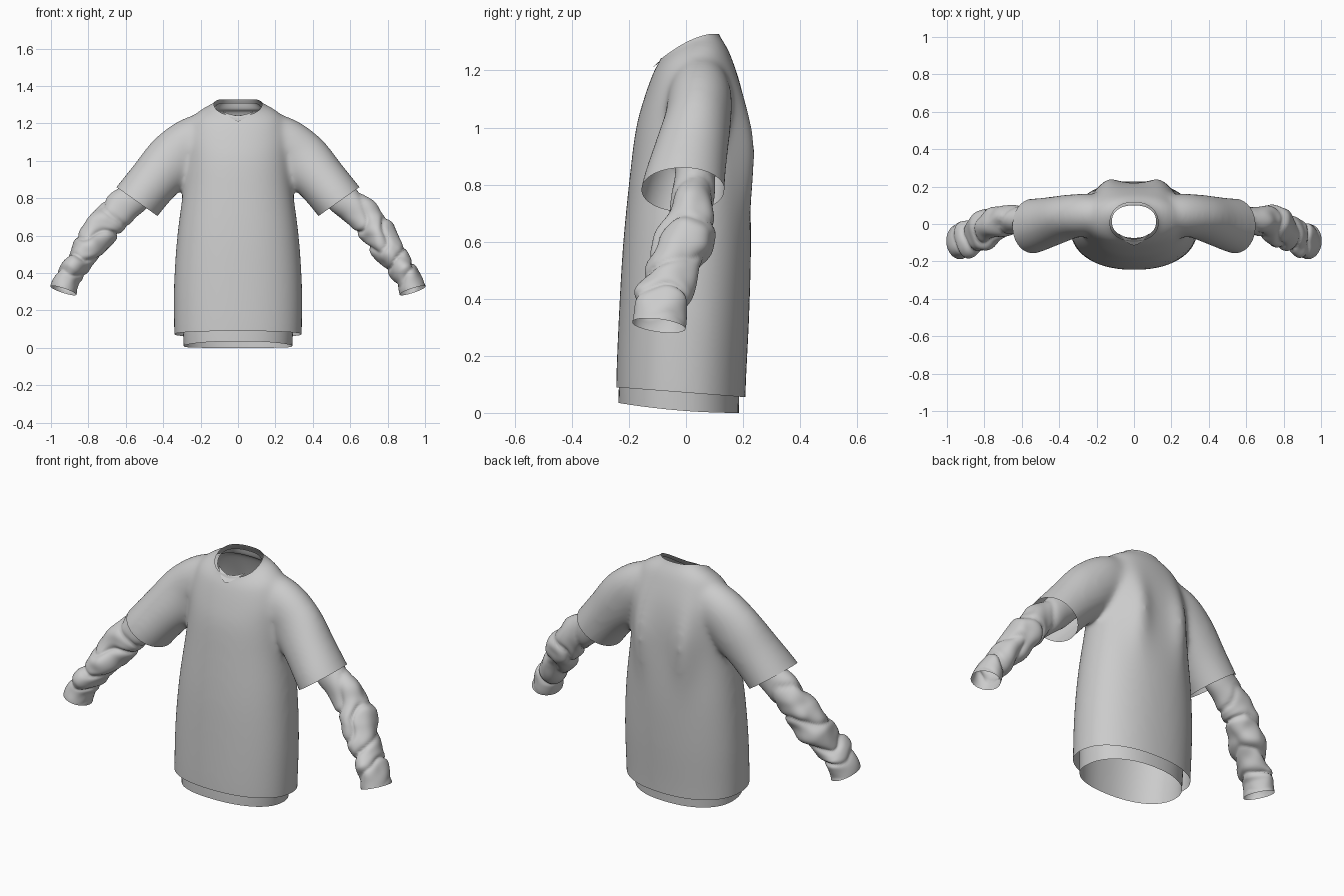
import bpy, bmesh, math
from mathutils import Vector, noise

if "Cube" in bpy.data.objects:
    bpy.data.objects.remove(bpy.data.objects["Cube"])

N = 64  # points around every ring


def spline(rows, sub):
    """Catmull-Rom interpolation of rows of numbers; yields (parameter, row)."""
    for i in range(len(rows) - 1):
        a, b = rows[max(i - 1, 0)], rows[i]
        c, d = rows[i + 1], rows[min(i + 2, len(rows) - 1)]
        for k in range(sub + (i == len(rows) - 2)):
            t = k / sub
            yield i + t, [0.5 * (2 * q + (r - p) * t + (2 * p - 5 * q + 4 * r - s) * t * t
                                 + (3 * q - p - 3 * r + s) * t ** 3)
                          for p, q, r, s in zip(a, b, c, d)]


def loft(bm, rings, caps):
    loops = [[bm.verts.new(p) for p in ring] for ring in rings]
    for a, b in zip(loops, loops[1:]):
        for i in range(len(a)):
            j = (i + 1) % len(a)
            bm.faces.new((a[i], a[j], b[j], b[i]))
    if caps:
        bm.faces.new(loops[0][::-1])
        bm.faces.new(loops[-1])


def body_rings(rows):
    """Rows: front z, back z, half width, front y, back y."""
    rings = []
    for _, (zf, zb, hx, yf, yb) in spline(rows, 6):
        ring = []
        for i in range(N):
            a = 2 * math.pi * i / N
            c, s = math.cos(a), math.sin(a)
            x = hx * math.copysign(abs(c) ** 0.9, c)
            y = (yf + yb) / 2 + (yb - yf) / 2 * math.copysign(abs(s) ** 0.9, s)
            t = (yb - y) / (yb - yf)
            z = zb + (zf - zb) * t * t
            if s > 0:  # shoulder blades and the folds hanging from them
                y += 0.04 * math.exp(-((abs(x) - 0.14) / 0.06) ** 2 - ((z - 0.92) / 0.2) ** 2)
            ring.append(Vector((x, y, z)))
        rings.append(ring)
    return rings


def sleeve_rings(rows, side, wrinkle=0.0):
    """Rows: centre x, y, z, radius across, radius front to back."""
    pts = list(spline(rows, 12))
    rings = []
    for k, (s, (x, y, z, ru, rv)) in enumerate(pts):
        p = Vector(pts[max(k - 1, 0)][1][:3])
        q = Vector(pts[min(k + 1, len(pts) - 1)][1][:3])
        d = (q - p).normalized()
        u = d.cross(Vector((0, 1, 0))).normalized()
        v = u.cross(d)
        fade = wrinkle * min(1, max(0, (s - 1.8) / 1.5)) * min(1, (len(rows) - 1 - s) / 1.5)
        ring = []
        for i in range(N):
            a = 2 * math.pi * i / N
            e = u * math.cos(a) * ru + v * math.sin(a) * rv
            at = Vector((x, y, z)) + e + Vector((side * 5, 0, 0))
            n = noise.noise(at * 10)
            # diagonal creases, broken up by noise
            fold = abs(math.sin(2.3 * s + 1.2 * math.sin(a + 0.9 * side) + 2.2 * noise.noise(at * 6)))
            w = 1 + fade * (0.55 * (0.6 - (1 - fold) ** 2 * 1.7) + 1.2 * n)
            co = Vector((x, y, z)) + e * w
            co.x *= side
            ring.append(co)
        rings.append(ring)
    return rings


def finish(bm, name):
    bmesh.ops.recalc_face_normals(bm, faces=bm.faces[:])
    for f in bm.faces:
        f.smooth = True
    me = bpy.data.meshes.new(name)
    bm.to_mesh(me)
    bm.free()
    ob = bpy.data.objects.new(name, me)
    bpy.context.collection.objects.link(ob)
    return ob


def cut(bm, co, no, keep):
    """Remove what lies on the normal's side of a plane, within a region."""
    verts = {v for v in bm.verts if keep(v.co)}
    faces = [f for f in bm.faces if all(v in verts for v in f.verts)]
    edges = {e for f in faces for e in f.edges}
    fv = {v for f in faces for v in f.verts}
    bmesh.ops.bisect_plane(bm, geom=list(fv) + list(edges) + faces, plane_co=co,
                           plane_no=no, clear_outer=True)


# Outer shirt: closed body and sleeve volumes, fused with a voxel remesh
torso = [(-.08, -.08, .335, -.245, .205), (.1, .1, .342, -.245, .21),
         (.35, .35, .342, -.235, .222), (.6, .6, .325, -.22, .228),
         (.85, .85, .293, -.195, .222), (1.0, 1.0, .282, -.175, .216),
         (1.1, 1.13, .275, -.148, .196), (1.185, 1.25, .238, -.118, .158),
         (1.222, 1.3, .18, -.1, .133), (1.245, 1.332, .118, -.084, .112),
         (1.31, 1.39, .113, -.08, .106)]
short_sleeve = [(.08, .05, 1.185, .09, .07), (.23, .05, 1.115, .128, .11),
                (.34, .04, 1.015, .148, .118), (.45, .012, .892, .138, .133),
                (.54, -.01, .782, .136, .147), (.61, -.02, .69, .138, .151)]
bm = bmesh.new()
loft(bm, body_rings(torso), True)
for side in (1, -1):
    part = bmesh.new()
    loft(part, sleeve_rings(short_sleeve, side), True)
    bmesh.ops.recalc_face_normals(part, faces=part.faces[:])
    tmp = bpy.data.meshes.new("sleeve_part")
    part.to_mesh(tmp)
    part.free()
    bm.from_mesh(tmp)
    bpy.data.meshes.remove(tmp)
shirt = finish(bm, "outer_shirt")
mod = shirt.modifiers.new("fuse", 'REMESH')
mod.mode = 'VOXEL'
mod.voxel_size = 0.011
bpy.context.view_layer.update()
fused = bpy.data.meshes.new_from_object(shirt.evaluated_get(bpy.context.evaluated_depsgraph_get()))
bpy.data.objects.remove(shirt)
bm = bmesh.new()
bm.from_mesh(fused)
for _ in range(24):
    bmesh.ops.smooth_vert(bm, verts=bm.verts[:], factor=0.5,
                          use_axis_x=True, use_axis_y=True, use_axis_z=True)

# Open the hem, the sleeve ends and the scooped neckline
cut(bm, Vector((0, -.245, .09)), Vector((0, -.077, -1)), lambda c: c.z < 0.3)
for side in (1, -1):
    cut(bm, Vector((.54 * side, 0, .782)), Vector((.576 * side, 0, -.817)),
        lambda c: c.x * side > 0.37)


def scoop(y):
    return 0.085 * min(1, max(0, (0.09 - y) / 0.175)) ** 1.6


for v in bm.verts:
    v.co.z += scoop(v.co.y)
cut(bm, Vector((0, 0, 1.328)), Vector((0, 0, 1)), lambda c: c.z > 1.2 and abs(c.x) < 0.17)
for v in bm.verts:
    v.co.z -= scoop(v.co.y)
finish(bm, "outer_shirt")

# Inner shirt body, showing below the outer hem
inner = [(.035, 0, .29, -.237, .185), (.12, .1, .295, -.234, .188)]
inner += [(zf, zb, hx - .035, yf + .014, yb - .022) for zf, zb, hx, yf, yb in torso[2:8]]
inner += [(1.205, 1.275, .155, -.083, .11), (1.225, 1.31, .118, -.074, .1)]
bm = bmesh.new()
loft(bm, body_rings(inner), False)
finish(bm, "inner_shirt_body")

# Long wrinkled inner sleeves
long_sleeve = [(.36, .04, 1.0, .09, .075), (.47, .035, .9, .092, .075),
               (.555, .03, .805, .088, .07), (.68, .018, .695, .09, .077),
               (.748, 0, .605, .088, .09), (.81, -.04, .515, .07, .092),
               (.87, -.07, .435, .064, .09), (.91, -.085, .375, .064, .09),
               (.934, -.095, .306, .073, .094)]
for side, label in ((1, "left"), (-1, "right")):
    bm = bmesh.new()
    loft(bm, sleeve_rings(long_sleeve, side, 0.23), False)
    finish(bm, "long_sleeve_" + label)

# Small pointed collar flap at the front of the neck
bm = bmesh.new()
grid = []
for i in range(17):
    k = i / 8 - 1
    top = Vector((.08 * k, -.08 + .028 * k * k, 1.243 + .022 * k * k))
    low = Vector((.08 * k, -.115 + .058 * abs(k) ** 1.6, 1.21 + .05 * abs(k) ** 1.3))
    grid.append([bm.verts.new(top.lerp(low, j / 3)) for j in range(4)])
for a, b in zip(grid, grid[1:]):
    for j in range(3):
        bm.faces.new((a[j], a[j + 1], b[j + 1], b[j]))
finish(bm, "collar_flap")
